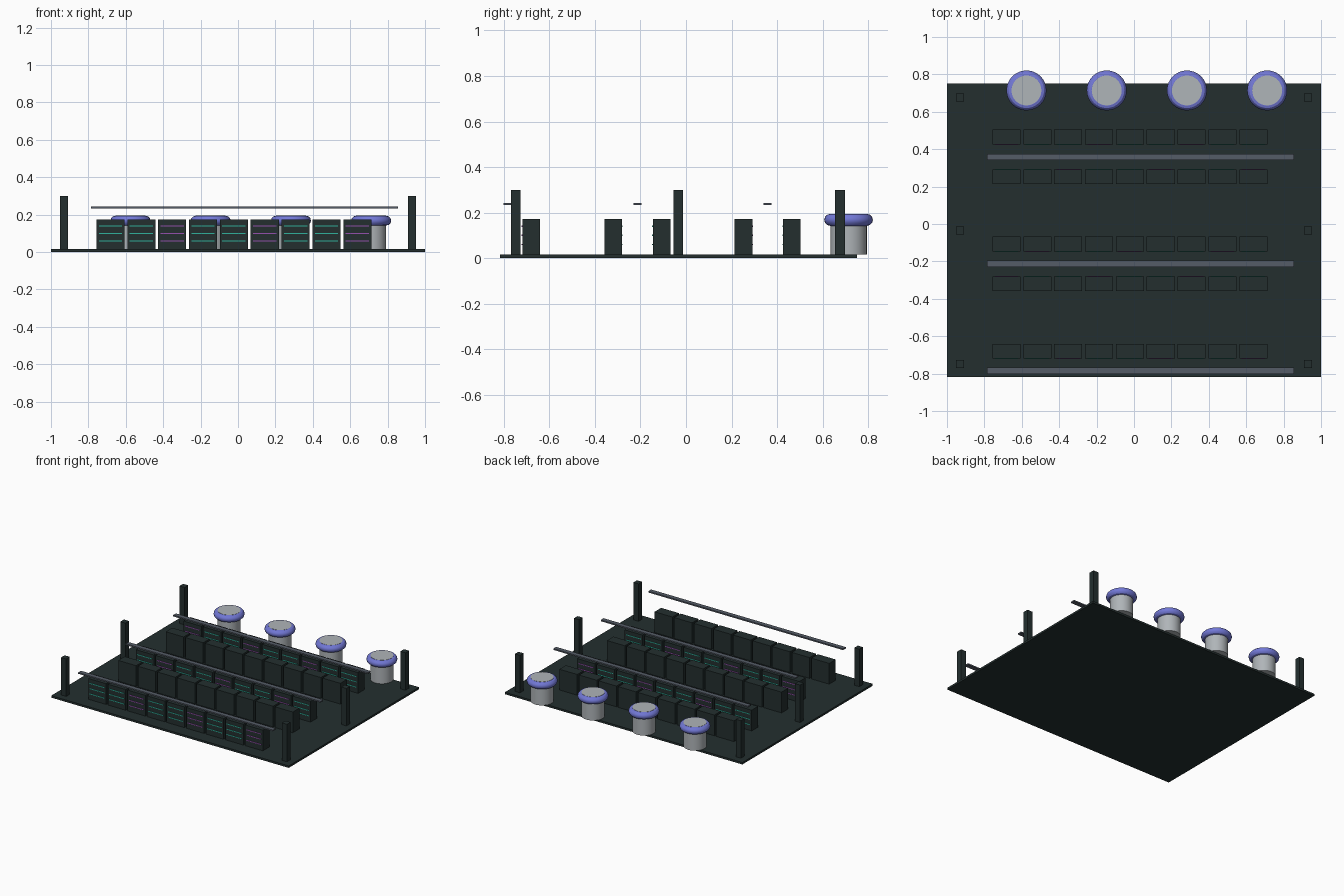
import bpy, bmesh
from mathutils import Matrix, Vector

old = bpy.data.objects.get("Cube")
if old:
    bpy.data.objects.remove(old, do_unlink=True)


def material(name, r, g, b):
    m = bpy.data.materials.new(name)
    m.use_nodes = True
    m.diffuse_color = (r, g, b, 1)
    m.node_tree.nodes["Principled BSDF"].inputs["Base Color"].default_value = (r, g, b, 1)
    return m


DARK = material("dark slate", 0.017, 0.028, 0.028)
STEEL = material("tray steel", 0.09, 0.107, 0.135)
GREY = material("light grey", 0.43, 0.46, 0.48)
BLUE = material("violet blue", 0.17, 0.19, 0.68)
TEAL = material("teal light", 0.03, 0.45, 0.34)
PURPLE = material("purple light", 0.3, 0.08, 0.42)


def boxes(name, mat, items):
    """One object holding several boxes, each given as (centre, size)."""
    bm = bmesh.new()
    for centre, size in items:
        bmesh.ops.create_cube(bm, size=1, matrix=Matrix.Translation(centre) @
                              Matrix.Diagonal(Vector(size)).to_4x4())
    mesh = bpy.data.meshes.new(name)
    bm.to_mesh(mesh)
    bm.free()
    mesh.materials.append(mat)
    ob = bpy.data.objects.new(name, mesh)
    bpy.context.collection.objects.link(ob)
    return ob


def finish(name, mat):
    ob = bpy.context.object
    ob.name = name
    ob.data.materials.append(mat)
    bpy.ops.object.shade_smooth_by_angle()


# Floor slab
FLOOR = 0.015
boxes("floor_slab", DARK, [((0, -0.034, FLOOR / 2), (2, 1.568, FLOOR))])

# Corner and side posts
for n, y in enumerate((-0.748, -0.034, 0.677)):
    for side, x in (("right", -0.93), ("left", 0.93)):
        boxes(f"post_{side}_{n + 1}", DARK, [((x, y, 0.15), (0.043, 0.043, 0.3))])

# Cabinet rows with light strips facing the shared aisles
ROWS = ((-0.68, -1), (-0.32, 1), (-0.107, -1), (0.252, 1), (0.465, -1))
DEPTH, WIDTH, TOP = 0.078, 0.15, 0.173
for r, (y, face) in enumerate(ROWS):
    cabinets, strips = [], {TEAL: [], PURPLE: []}
    for i in range(9):
        x = -0.682 + 0.165 * i
        cabinets.append(((x, y, (FLOOR + TOP) / 2), (WIDTH, DEPTH, TOP - FLOOR)))
        mat = PURPLE if (i - r) % 3 == 2 else TEAL
        for z in (0.06, 0.1, 0.14):
            strips[mat].append(((x, y + face * DEPTH / 2, z), (0.125, 0.006, 0.006)))
    boxes(f"cabinet_row_{r + 1}", DARK, cabinets)
    boxes(f"teal_strips_{r + 1}", TEAL, strips[TEAL])
    boxes(f"purple_strips_{r + 1}", PURPLE, strips[PURPLE])

# Overhead cable trays
for n, y in enumerate((-0.785, -0.213, 0.358)):
    boxes(f"cable_tray_{n + 1}", STEEL, [((0.035, y, 0.238), (1.64, 0.034, 0.01))])

# Cooling towers along the back edge
for n in range(4):
    x, y = -0.575 + 0.429 * n, 0.714
    bpy.ops.mesh.primitive_cylinder_add(vertices=32, radius=0.08, depth=0.18,
                                        location=(x, y, FLOOR + 0.09))
    finish(f"cooling_tower_{n + 1}", GREY)
    bpy.ops.mesh.primitive_torus_add(major_radius=0.081, minor_radius=0.026,
                                     major_segments=32, minor_segments=12,
                                     location=(x, y, 0.168))
    finish(f"cooling_ring_{n + 1}", BLUE)
